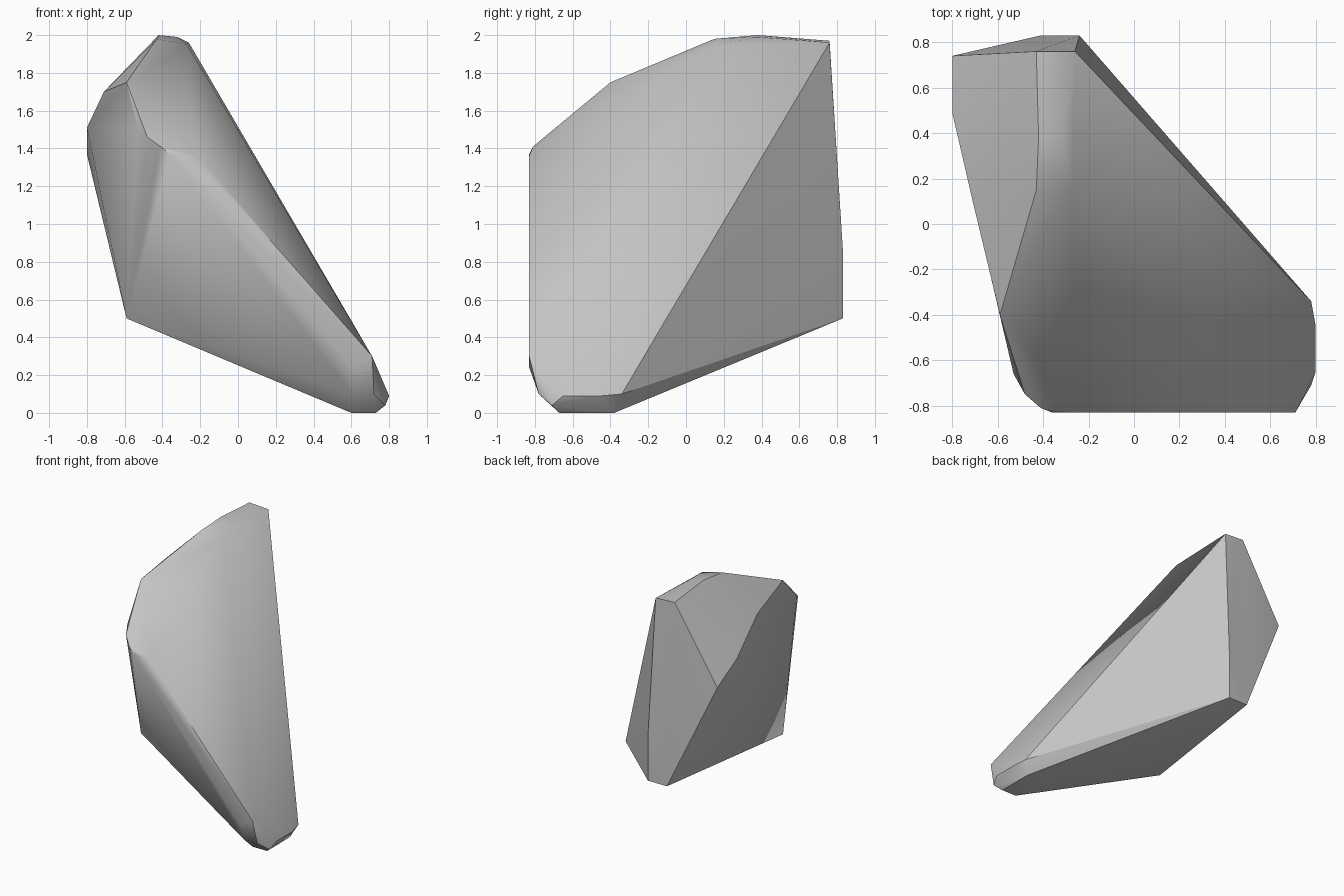
import bpy
import bmesh
import math

# Remove the default cube only
default_cube = bpy.data.objects.get("Cube")
if default_cube:
    bpy.data.objects.remove(default_cube, do_unlink=True)


def make_material(name, colour):
    material = bpy.data.materials.new(name)
    material.use_nodes = True
    material.diffuse_color = colour
    material.node_tree.nodes["Principled BSDF"].inputs["Base Color"].default_value = colour
    return material


def hull_object(name, corners, material):
    """Wrap a tight convex skin around the given corner points."""
    mesh = bpy.data.meshes.new(name)
    bm = bmesh.new()
    for corner in corners:
        bm.verts.new(corner)
    result = bmesh.ops.convex_hull(bm, input=bm.verts[:])
    unused = {item for item in result["geom_interior"] + result["geom_unused"]
              if isinstance(item, bmesh.types.BMVert)}
    bmesh.ops.delete(bm, geom=list(unused), context="VERTS")
    bmesh.ops.dissolve_limit(bm, angle_limit=math.radians(1),
                             verts=bm.verts[:], edges=bm.edges[:])
    bmesh.ops.recalc_face_normals(bm, faces=bm.faces[:])
    bm.to_mesh(mesh)
    bm.free()
    mesh.materials.append(material)
    obj = bpy.data.objects.new(name, mesh)
    bpy.context.collection.objects.link(obj)
    return obj


# Narrow ridge along the summit
summit = [(-.43, .76, 1.97), (-.26, .76, 1.96), (-.42, .38, 2), (-.32, .38, 1.99),
          (-.43, .15, 1.98), (-.27, .17, 1.95)]

# Chipped shoulder on the right flank
shoulder = [(-.8, .74, 1.37), (-.8, .49, 1.51), (-.71, .1, 1.7), (-.59, -.4, 1.75)]

# Rounded upper front corner
brow = [(-.53, -.66, 1.5), (-.48, -.75, 1.46), (-.41, -.81, 1.41),
        (-.36, -.83, 1.37), (-.22, -.83, 1.36)]

# Vertical back edge and the undercut heel
heel = [(-.41, .83, .5), (-.24, .83, .5), (-.24, .83, .87), (-.59, -.4, .5)]

# Blunt toe resting on the ground
toe = [(.71, -.83, .3), (.6, -.83, .24), (.78, -.34, .1), (.8, -.45, .09),
       (.8, -.65, .09), (.78, -.71, .04), (.6, -.78, .1), (.72, -.78, .1)]
sole = [(x, y, 0) for x in (.6, .73) for y in (-.38, -.67)]

grey_stone = make_material("grey_stone", (.55, .55, .55, 1))
rock = hull_object("rock", summit + shoulder + brow + heel + toe + sole, grey_stone)

# Soft shading with crisp chipped edges
bpy.ops.object.select_all(action="DESELECT")
rock.select_set(True)
bpy.context.view_layer.objects.active = rock
bpy.ops.object.shade_smooth_by_angle(angle=math.radians(32))
